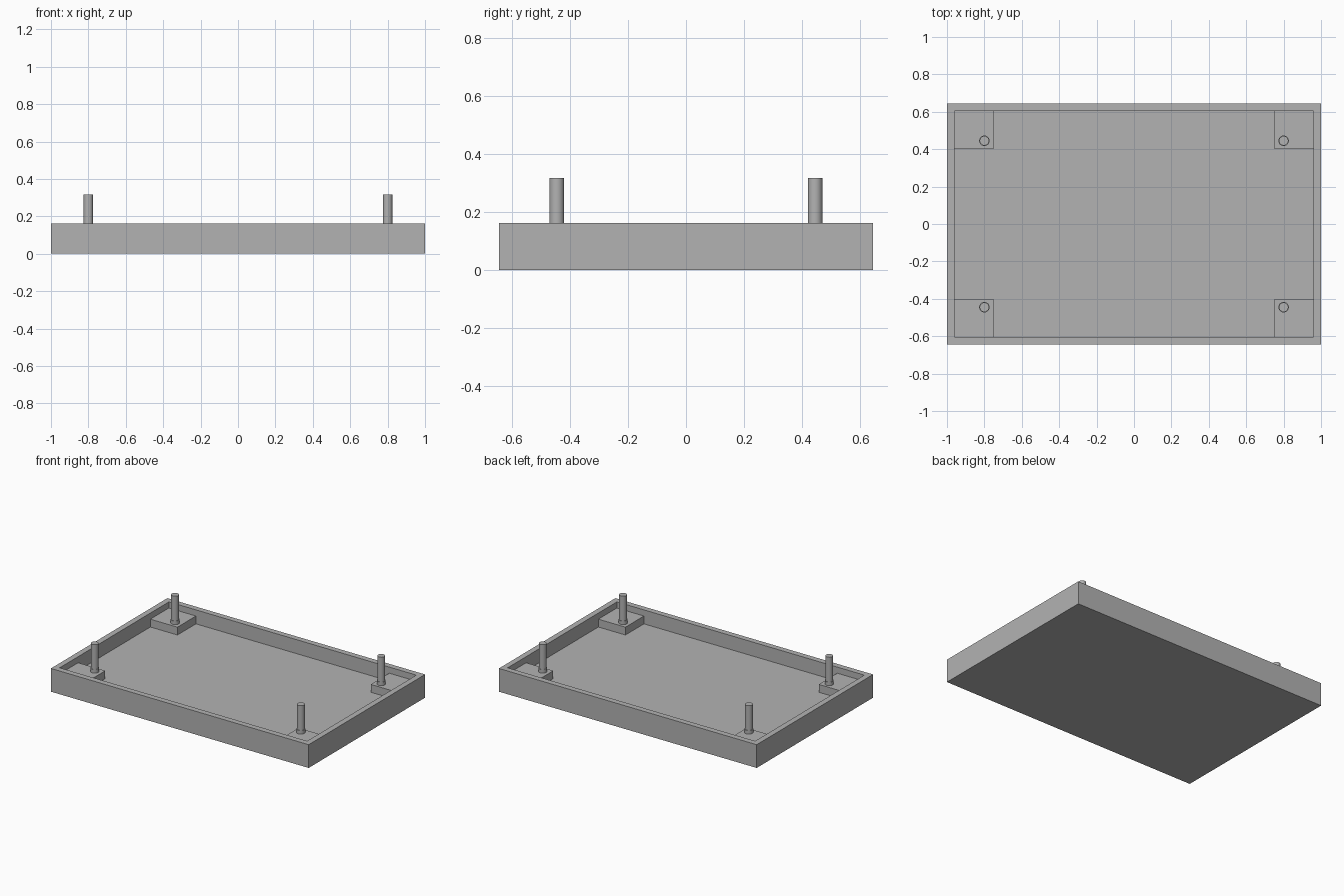
import bpy, bmesh, math

if "Cube" in bpy.data.objects:
    bpy.data.objects.remove(bpy.data.objects["Cube"])

grey = bpy.data.materials.new("plain_grey")
grey.diffuse_color = (0.45, 0.45, 0.45, 1)
grey.use_nodes = True
grey.node_tree.nodes["Principled BSDF"].inputs["Base Color"].default_value = grey.diffuse_color

HX, HY, WALL = 1.0, 0.645, 0.04
RIM_Z, FLOOR_Z, BLOCK_Z, COLLAR_Z, PEG_Z = 0.163, 0.065, 0.12, 0.145, 0.318


def finish(name, bm):
    bmesh.ops.recalc_face_normals(bm, faces=bm.faces)
    mesh = bpy.data.meshes.new(name)
    bm.to_mesh(mesh)
    bm.free()
    mesh.materials.append(grey)
    obj = bpy.data.objects.new(name, mesh)
    bpy.context.collection.objects.link(obj)
    return obj


def box(bm, x0, x1, y0, y1, z0, z1):
    verts = bmesh.ops.create_cube(bm, size=1)["verts"]
    for v in verts:
        v.co.x = x1 if v.co.x > 0 else x0
        v.co.y = y1 if v.co.y > 0 else y0
        v.co.z = z1 if v.co.z > 0 else z0


# Tray: solid slab with its top inset for the rim and pushed down to the floor
bm = bmesh.new()
box(bm, -HX, HX, -HY, HY, 0, RIM_Z)
bm.normal_update()
top = max(bm.faces, key=lambda f: f.calc_center_median().z)
bmesh.ops.inset_region(bm, faces=[top], thickness=WALL, use_even_offset=True)
well = bmesh.ops.extrude_discrete_faces(bm, faces=[top])["faces"][0]
for v in well.verts:
    v.co.z = FLOOR_Z
finish("tray", bm)

# Corner blocks, each carrying a collared peg
for sx, side in ((-1, "left"), (1, "right")):
    for sy, end in ((-1, "front"), (1, "back")):
        bm = bmesh.new()
        xs = sorted((sx * 0.75, sx * (HX - WALL)))
        ys = sorted((sy * 0.40, sy * (HY - WALL)))
        box(bm, *xs, *ys, FLOOR_Z, BLOCK_Z)
        finish(f"corner_block_{end}_{side}", bm)

        # Peg turned from a stepped profile (radius, height)
        profile = [(0.028, BLOCK_Z), (0.028, COLLAR_Z), (0.025, COLLAR_Z), (0.025, PEG_Z)]
        bm = bmesh.new()
        n = 32
        rings = [[bm.verts.new((r * math.cos(2 * math.pi * i / n),
                                r * math.sin(2 * math.pi * i / n), z))
                  for i in range(n)] for r, z in profile]
        for a, b in zip(rings, rings[1:]):
            for i in range(n):
                j = (i + 1) % n
                bm.faces.new((a[i], a[j], b[j], b[i]))
        bm.faces.new(rings[0][::-1])
        bm.faces.new(rings[-1])
        peg = finish(f"peg_{end}_{side}", bm)
        peg.location = (sx * 0.80, sy * 0.445, 0)
        bpy.ops.object.select_all(action='DESELECT')
        peg.select_set(True)
        bpy.context.view_layer.objects.active = peg
        bpy.ops.object.shade_smooth_by_angle(angle=math.radians(35))
